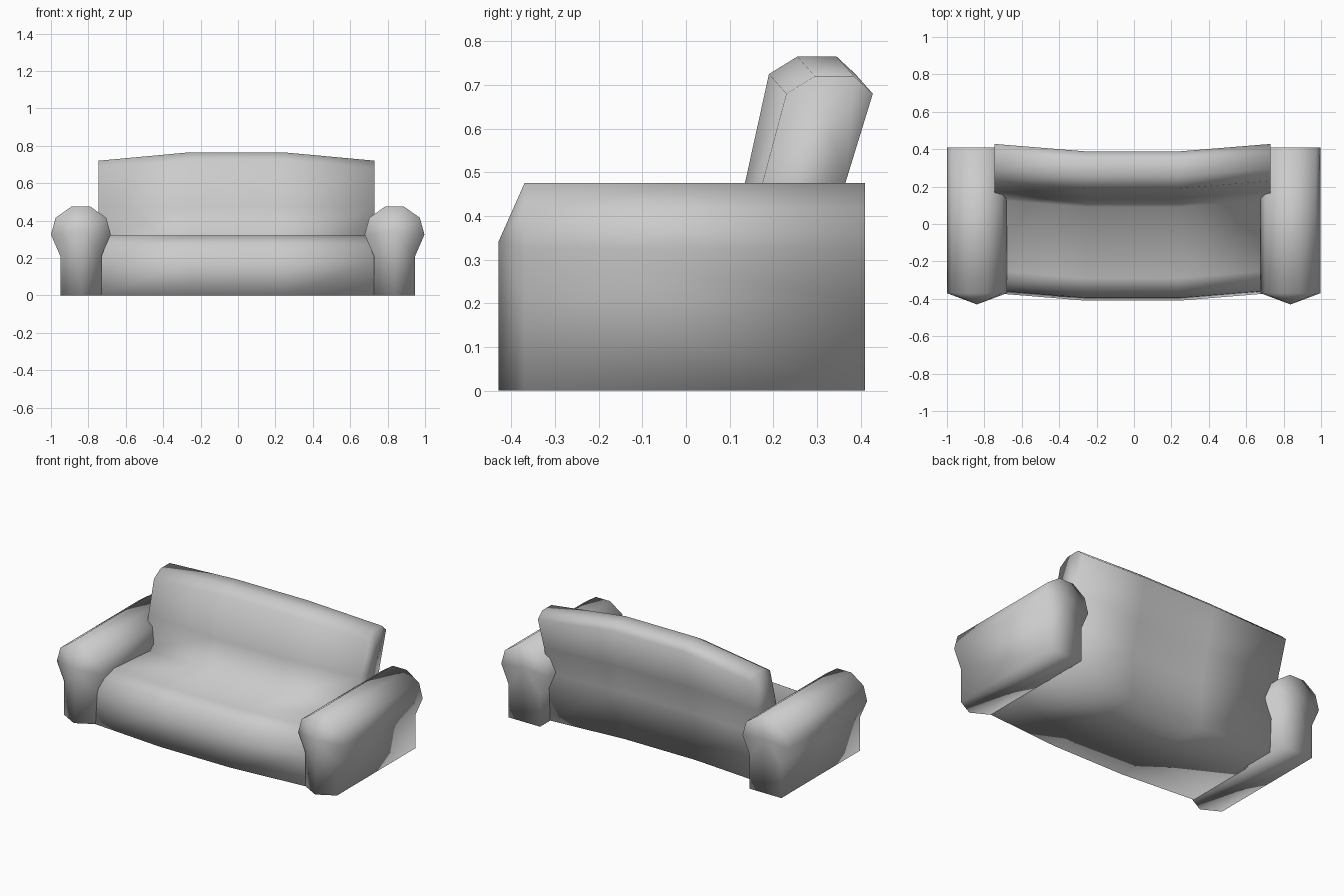
import bpy, bmesh

if "Cube" in bpy.data.objects:
    bpy.data.objects.remove(bpy.data.objects["Cube"])


def finish(bm, name):
    """Turn a bmesh into a smooth-shaded object."""
    bmesh.ops.recalc_face_normals(bm, faces=bm.faces)
    for f in bm.faces:
        f.smooth = True
    me = bpy.data.meshes.new(name)
    bm.to_mesh(me)
    bm.free()
    ob = bpy.data.objects.new(name, me)
    bpy.context.collection.objects.link(ob)
    return ob


def bridge(bm, a, b, closed=True):
    """Quad strip between two rows of vertices."""
    n = len(a)
    for i in range(n if closed else n - 1):
        j = (i + 1) % n
        bm.faces.new((a[i], a[j], b[j], b[i]))


def make_arm(name, cx):
    # rolled arm: narrow base, wide octagonal top, ridged front
    half = [(-.11, 0), (-.11, .21), (-.16, .325), (-.135, .415), (-.05, .475)]
    prof = half + [(-x, z) for x, z in reversed(half)]
    bm = bmesh.new()
    front = [bm.verts.new((cx + x, -.37, z)) for x, z in prof]
    back = [bm.verts.new((cx + x, .41, z)) for x, z in prof]
    bridge(bm, front, back, closed=False)
    low = bm.verts.new((cx, -.43, 0))
    peak = bm.verts.new((cx, -.43, .34))
    hub = bm.verts.new((cx, .41, .34))
    last = len(prof) - 1
    for i in range(1, last - 1):
        bm.faces.new((front[i], front[i + 1], peak))
    bm.faces.new((front[0], front[1], peak, low))
    bm.faces.new((front[-2], front[-1], low, peak))
    for i in range(len(prof)):
        bm.faces.new((back[i], back[(i + 1) % len(prof)], hub))
    bm.faces.new((front[0], low, front[-1], back[-1], back[0]))
    return finish(bm, name)


def make_body(name):
    # seat and leaning back as one side profile (y, z), bowed along x
    prof = [(-.37, 0), (-.355, .18), (-.325, .275), (-.25, .32), (.13, .28),
            (.175, .475), (.23, .68), (.295, .72), (.385, .72), (.428, .68),
            (.365, .475), (.325, .3), (.31, 0)]
    bm = bmesh.new()
    rows = []
    for x, bow in ((-.745, 0), (-.255, 1), (.24, 1), (.73, 0)):
        row = []
        for y, z in prof:
            lift = .045 * bow if z > .6 else 0
            row.append(bm.verts.new((x, y - .04 * bow, z + lift)))
        rows.append(row)
    for a, b in zip(rows, rows[1:]):
        bridge(bm, a, b)
    # end caps split into the seat part and the back part
    for row in (rows[0], rows[-1]):
        bm.faces.new(row[:5] + row[11:])
        bm.faces.new(row[4:12])
    return finish(bm, name)


make_body("seat_and_back")
make_arm("left_arm", -.84)
make_arm("right_arm", .837)
